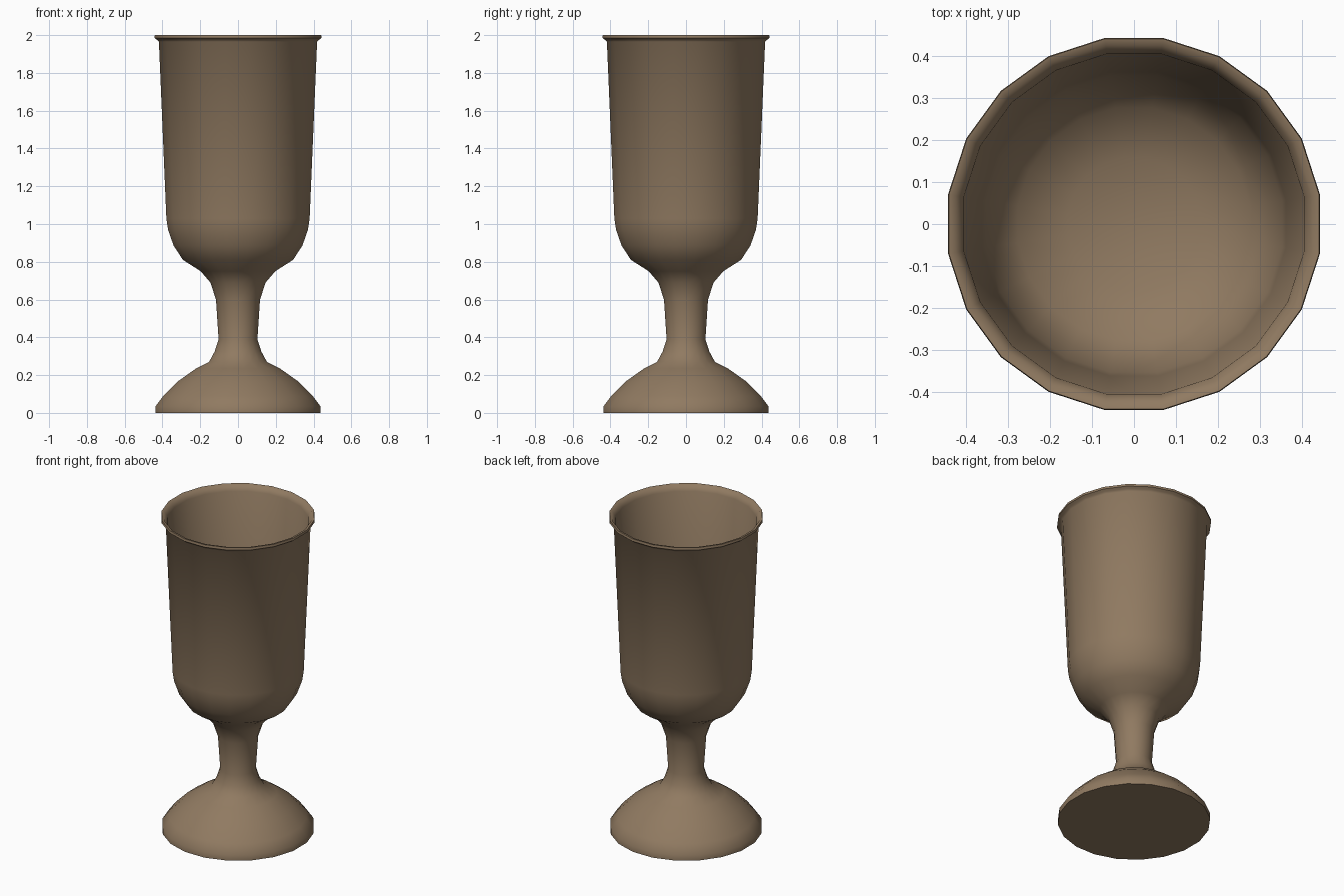
import bpy, bmesh, math

if "Cube" in bpy.data.objects:
    bpy.data.objects.remove(bpy.data.objects["Cube"])

SIDES = 20

brown = bpy.data.materials.new("warm_brown")
brown.diffuse_color = (0.28, 0.195, 0.12, 1)
brown.use_nodes = True
brown.node_tree.nodes["Principled BSDF"].inputs["Base Color"].default_value = brown.diffuse_color

# Half profile (radius, height): underside, foot, stem, bowl, rim, then the inside
profile = [
    (0, 0), (0.442, 0), (0.442, 0.035), (0.40, 0.09), (0.325, 0.165),
    (0.225, 0.235), (0.155, 0.27), (0.125, 0.325), (0.104, 0.39),
    (0.118, 0.60), (0.148, 0.69), (0.20, 0.75), (0.295, 0.81),
    (0.345, 0.885), (0.375, 0.97), (0.384, 1.03),
    (0.424, 1.965), (0.434, 1.975), (0.448, 1.985), (0.446, 2.0),
    (0.43, 1.997), (0.41, 1.965),
    (0.366, 1.03), (0.357, 0.98), (0.325, 0.90), (0.28, 0.84),
    (0.16, 0.79), (0, 0.775),
]


def lathe(name, points, material):
    """Turn a half profile around z."""
    bm = bmesh.new()
    rings = []
    for r, z in points:
        if r == 0:
            rings.append([bm.verts.new((0, 0, z))] * SIDES)
        else:
            angles = [2 * math.pi * (i + 0.5) / SIDES for i in range(SIDES)]
            rings.append([bm.verts.new((r * math.cos(a), r * math.sin(a), z))
                          for a in angles])
    for low, high in zip(rings, rings[1:]):
        for i in range(SIDES):
            j = (i + 1) % SIDES
            corners = dict.fromkeys((low[i], low[j], high[j], high[i]))
            bm.faces.new(list(corners))
    bmesh.ops.recalc_face_normals(bm, faces=bm.faces)
    mesh = bpy.data.meshes.new(name)
    bm.to_mesh(mesh)
    bm.free()
    mesh.materials.append(material)
    obj = bpy.data.objects.new(name, mesh)
    bpy.context.collection.objects.link(obj)
    return obj


# Whole cup is one continuous turned piece
goblet = lathe("goblet", profile, brown)
bpy.context.view_layer.objects.active = goblet
goblet.select_set(True)
bpy.ops.object.shade_smooth_by_angle(angle=math.radians(50))
